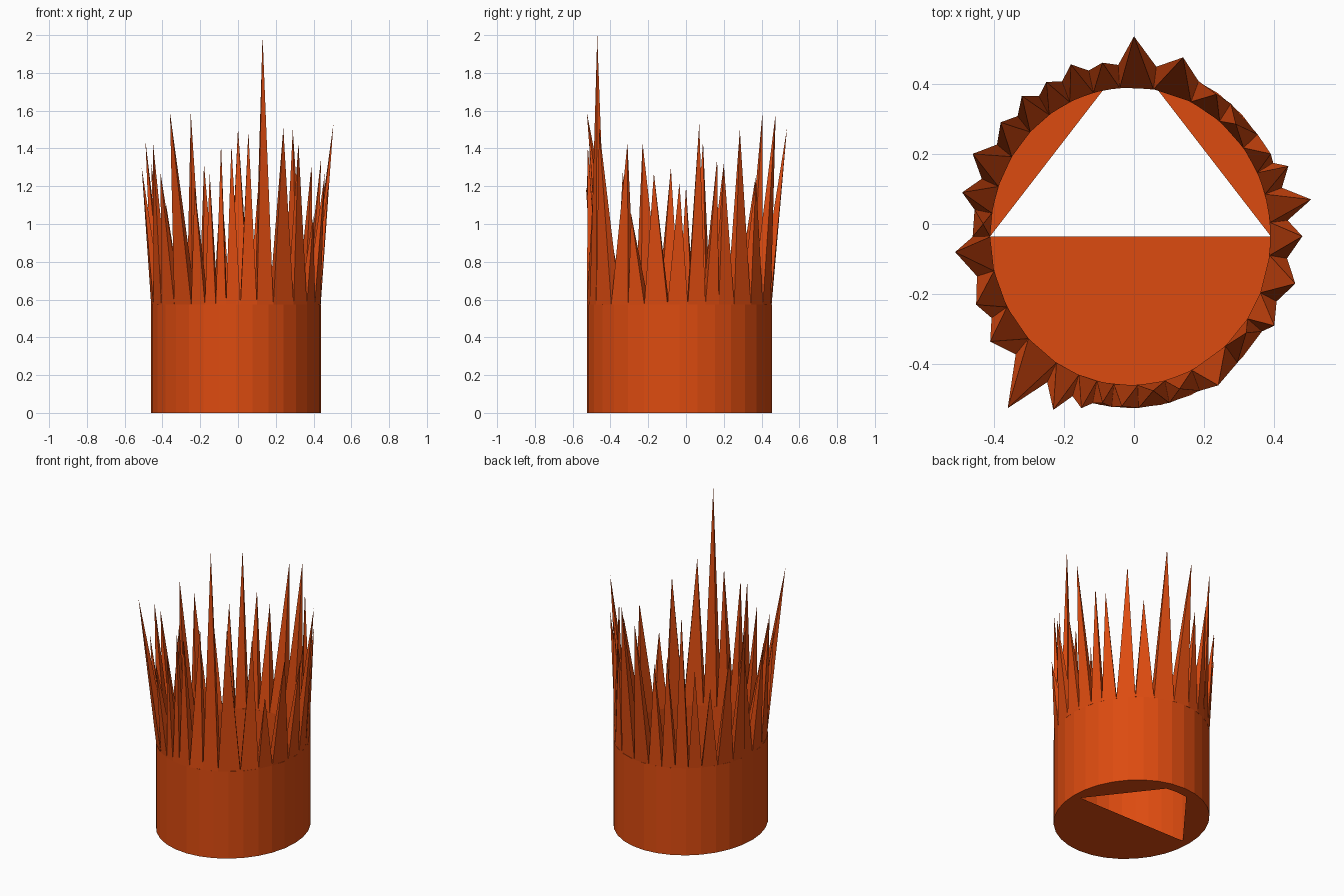
import bpy
import bmesh
from math import atan2, cos, sin, tau

default_cube = bpy.data.objects.get("Cube")
if default_cube:
    bpy.data.objects.remove(default_cube)

SEGMENTS = 32
CENTRE = (-0.01, -0.035)
OUTER = (0.45, 0.49)
INNER = (0.4, 0.425)
RIM = 0.575

orange = bpy.data.materials.new("burnt orange")
orange.use_nodes = True
colour = (0.72, 0.07, 0.005, 1)
orange.diffuse_color = colour
orange.node_tree.nodes["Principled BSDF"].inputs["Base Color"].default_value = colour


def on_ellipse(radii, angle, z):
    return (CENTRE[0] + radii[0] * cos(angle), CENTRE[1] + radii[1] * sin(angle), z)


def finish(name, bm, fix_normals=True):
    if fix_normals:
        bmesh.ops.recalc_face_normals(bm, faces=bm.faces[:])
    mesh = bpy.data.meshes.new(name)
    bm.to_mesh(mesh)
    bm.free()
    mesh.materials.append(orange)
    obj = bpy.data.objects.new(name, mesh)
    bpy.context.collection.objects.link(obj)
    return obj


# Thick round wall
bm = bmesh.new()
corners = [(OUTER, 0), (OUTER, RIM), (INNER, RIM), (INNER, 0)]
loops = [[bm.verts.new(on_ellipse(radii, tau * i / SEGMENTS, z)) for i in range(SEGMENTS)]
         for radii, z in corners]
for k in range(len(loops)):
    low, high = loops[k], loops[(k + 1) % len(loops)]
    for i in range(SEGMENTS):
        j = (i + 1) % SEGMENTS
        bm.faces.new((low[i], low[j], high[j], high[i]))
finish("round_wall", bm)

# Floor made of flat circle segments, leaving an open wedge at the back
bm = bmesh.new()
for start, end in ((0, 7), (9, 16), (16, 32)):
    arc = [on_ellipse(INNER, tau * i / SEGMENTS, 0) for i in range(start, end + 1)]
    bm.faces.new([bm.verts.new(point) for point in arc])
finish("floor", bm, fix_normals=False)

# Spike tips around the rim
tips = [
    (.48, -.035, 1.22), (.505, .07, 1.53), (.44, .165, 1.35), (.39, .2, 1.32),
    (.29, .285, 1.5), (.235, .37, 1.25), (.14, .475, 1.59), (0, .535, 1.51),
    (-.09, .46, 1.25), (-.18, .455, 1.32), (-.25, .405, 1.59), (-.32, .365, 1.23),
    (-.38, .29, 1.1), (-.46, .2, 1.32), (-.49, .09, 1.44), (-.43, 0, 1.2),
    (-.51, -.08, 1.3), (-.45, -.23, 1.43), (-.41, -.335, 1.27), (-.36, -.525, 1.59),
    (-.23, -.53, 1.2), (-.15, -.525, 1.27), (-.09, -.51, 1.43), (-.035, -.52, 1.42),
    (.055, -.475, 1.49), (.13, -.47, 2), (.24, -.46, 1.51), (.32, -.31, 1.43),
    (.4, -.29, 1.05), (.46, -.17, 1.27),
]


def rim_angle(tip):
    return atan2((tip[1] - CENTRE[1]) / OUTER[1], (tip[0] - CENTRE[0]) / OUTER[0]) % tau


# Each spike is a pyramid that fills the rim halfway to its neighbours
tips.sort(key=rim_angle)
angles = [rim_angle(tip) for tip in tips]
bm = bmesh.new()
for i, tip in enumerate(tips):
    here = angles[i]
    before = (here - angles[i - 1]) % tau / 2
    after = (angles[(i + 1) % len(tips)] - here) % tau / 2
    start, end = here - min(before, 0.2), here + min(after, 0.2)
    base = [bm.verts.new(on_ellipse(radii, angle, RIM)) for radii, angle in
            ((OUTER, start), (OUTER, end), (INNER, end), (INNER, start))]
    point = bm.verts.new(tip)
    for k in range(len(base)):
        bm.faces.new((base[k], base[(k + 1) % len(base)], point))
    bm.faces.new(base[::-1])
finish("rim_spikes", bm)
